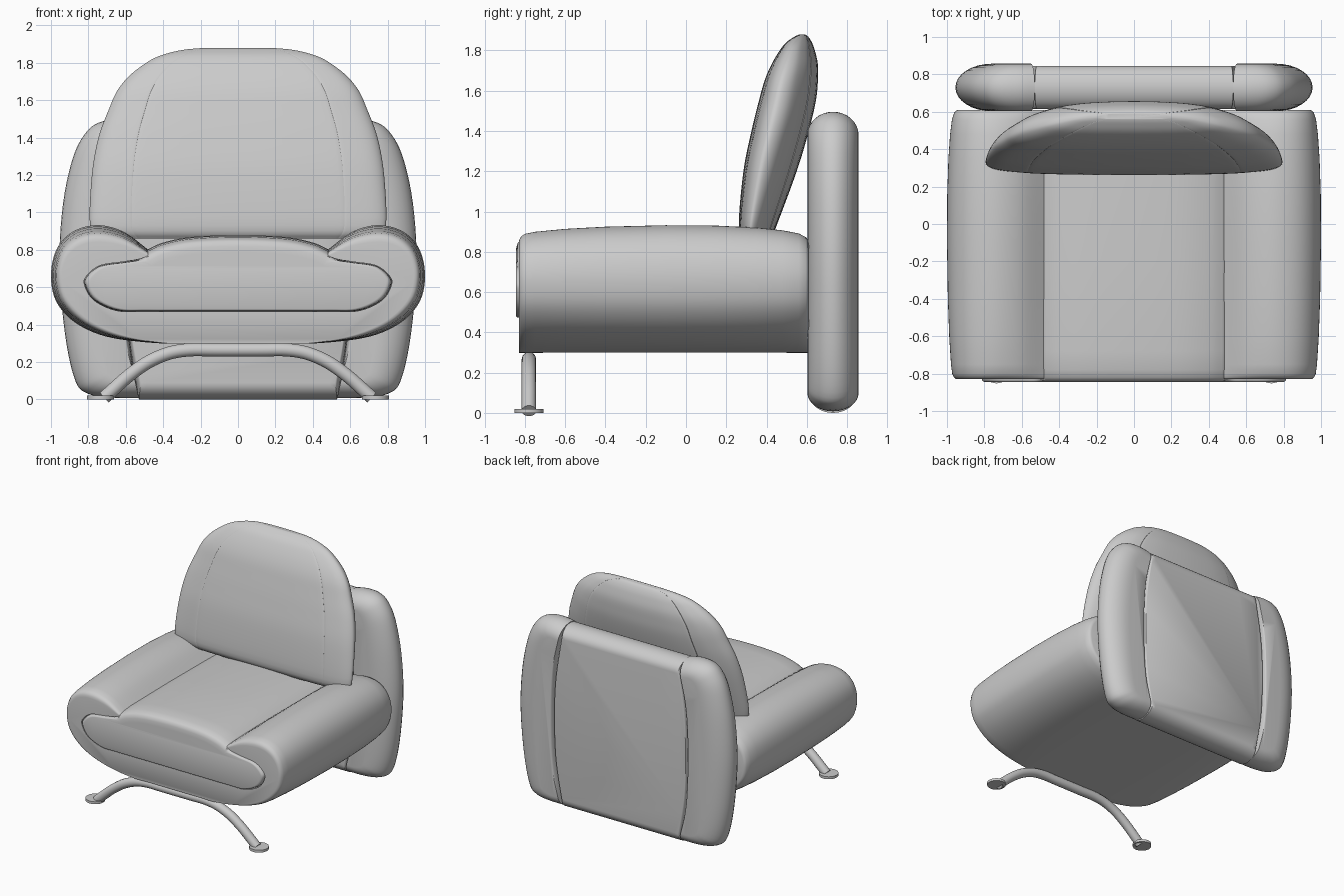
import bpy, bmesh, math

if "Cube" in bpy.data.objects:
    bpy.data.objects.remove(bpy.data.objects["Cube"])


def spline(pts, closed=True, steps=5):
    """Catmull-Rom samples; a doubled point makes a corner."""
    n, out = len(pts), []
    for i in range(n if closed else n - 1):
        if closed:
            p = [pts[(i + k) % n] for k in (-1, 0, 1, 2)]
        else:
            p = [pts[min(max(i + k, 0), n - 1)] for k in (-1, 0, 1, 2)]
        if p[1] == p[2]:
            continue
        for s in range(steps):
            t = s / steps
            out.append(tuple(0.5 * (2 * b + (c - a) * t + (2 * a - 5 * b + 4 * c - d) * t * t
                                    + (3 * b - a - 3 * c + d) * t ** 3) for a, b, c, d in zip(*p)))
    if not closed:
        out.append(tuple(pts[-1]))
    return out


def mirror(half):
    """Close a right-hand half outline that starts and ends on x = 0."""
    return half + [(-x, z) for x, z in reversed(half[1:-1])]


def finish(obj, angle=40):
    bpy.ops.object.select_all(action='DESELECT')
    obj.select_set(True)
    bpy.context.view_layer.objects.active = obj
    bpy.ops.object.shade_smooth_by_angle(angle=math.radians(angle))


def loft(name, rings):
    bm = bmesh.new()
    rows = [[bm.verts.new(p) for p in r] for r in rings]
    n = len(rows[0])
    for a, b in zip(rows, rows[1:]):
        for i in range(n):
            j = (i + 1) % n
            bm.faces.new((a[i], a[j], b[j], b[i]))
    bm.faces.new(rows[0])
    bm.faces.new(rows[-1])
    bmesh.ops.recalc_face_normals(bm, faces=bm.faces)
    me = bpy.data.meshes.new(name)
    bm.to_mesh(me)
    bm.free()
    obj = bpy.data.objects.new(name, me)
    bpy.context.collection.objects.link(obj)
    finish(obj)
    return obj


def pillow(name, inner, outer, profile, side=1):
    """Loft along y, blending the inner outline into the outer by weight."""
    a, b = spline(inner), spline(outer)
    loft(name, [[(side * (p[0] + (q[0] - p[0]) * w), y, p[1] + (q[1] - p[1]) * w)
                 for p, q in zip(a, b)] for y, w in profile])


# Seat wrap: base and curled arms in one C-shaped band
lip = [(.53, .75), (.62, .735), (.74, .715), (.81, .66), (.82, .61), (.77, .53),
       (.65, .475), (.5, .47), (.25, .47), (0, .47)]
tip = [(.48, .80)] * 2
full = [(0, .30), (.25, .30), (.45, .302), (.7, .335), (.87, .41), (.97, .52), (1, .65),
        (.98, .78), (.92, .87), (.83, .92), (.72, .93), (.6, .89)] + tip + lip
face = [(0, .30), (.2, .30), (.4, .302), (.62, .345), (.79, .42), (.905, .53), (.94, .65),
        (.925, .74), (.88, .80), (.81, .835), (.72, .84), (.6, .82)] + [(.48, .77)] * 2 + lip
wrap_profile = [(-.83, 0), (-.828, .2), (-.82, .38), (-.80, .53), (-.75, .64), (-.6, .8), (-.4, .92),
                (-.1, 1), (.15, .98), (.35, .87), (.48, .72), (.56, .55), (.595, .35), (.605, .2), (.61, 0)]
pillow("seat_wrap", mirror(face), mirror(full), wrap_profile)

# Seat cushion filling the wrap
cushion = [(0, .875), (.25, .865), (.4, .835)] + [(.48, .80)] * 2 + lip
cushion_face = [(x * .985, z - .035 if z > .76 else .6 + (z - .6) * .96) for x, z in cushion]
pillow("seat_cushion", mirror(cushion_face), mirror(cushion),
       [(-.845, -1.5), (-.843, -.6), (-.836, .1), (-.82, .45), (-.78, .8), (-.68, 1), (-.2, 1.1),
        (.3, 1), (.6, .8)])

# Back panel: centre and two side bolsters
arc = [math.radians(-90 + 180 * i / 16) for i in range(17)]
seam = [(.585, .35), (.6, .74), (.585, 1.1)]
panel = [(0, 0), (.3, 0)] + [(.53, 0)] * 2 + seam + [(.53, 1.475)] * 2 + [(.3, 1.475), (0, 1.475)]
panel_in = [(x * .98, .74 + (z - .74) * .88) for x, z in panel]
pillow("back_panel", mirror(panel_in), mirror(panel),
       [(.73 + .116 * math.sin(t), math.cos(t)) for t in arc])

bolster = [(.53, .008)] * 2 + [(.68, .01), (.8, .03), (.87, .1), (.925, .35), (.955, .72), (.935, 1.05),
           (.88, 1.3), (.81, 1.43), (.73, 1.485), (.62, 1.495)] + [(.53, 1.48)] * 2 + seam[::-1]
bolster_in = [(.55, .1)] * 2 + [(.62, .1), (.68, .12), (.71, .17), (.74, .37), (.76, .72), (.745, 1.03),
              (.71, 1.25), (.68, 1.34), (.65, 1.37), (.62, 1.38)] + [(.55, 1.37)] * 2 \
             + [(x + .02, z) for x, z in seam[::-1]]
for side, label in ((1, "right"), (-1, "left")):
    pillow("back_bolster_" + label, bolster_in, bolster,
           [(.73 + .127 * math.sin(t), math.cos(t)) for t in arc], side)

# Leaning back cushion: horizontal sections with a seam groove front and back
section = mirror([(0, 0), (.4, .01), (.69, .045)] + [(.715, .075)] * 2 +
                 [(.74, .06), (.9, .13), (.98, .23), (1, .36), (.95, .55), (.82, .74), (.70, .84)] +
                 [(.68, .84)] * 2 + [(.655, .88), (.4, .965), (0, 1)])
levels = spline([(.86, .74, .29, .42), (.93, .79, .262, .45), (1.2, .78, .285, .55), (1.4, .745, .325, .61),
                 (1.55, .69, .362, .645), (1.65, .645, .39, .655), (1.73, .58, .424, .655),
                 (1.8, .49, .465, .64), (1.84, .41, .498, .625), (1.868, .30, .538, .607),
                 (1.878, .2, .56, .592)], closed=False)
outline = spline(section)
loft("back_cushion", [[(u * hx, yf + v * (yb - yf), z) for u, v in outline] for z, hx, yf, yb in levels])

# Arched tube leg
half = [(0, .265), (.13, .265), (.26, .265), (.37, .247), (.48, .2), (.58, .13), (.66, .06), (.715, .01)]
path = spline([(-x, z) for x, z in half[:0:-1]] + half, closed=False)
cu = bpy.data.curves.new("front_leg", 'CURVE')
cu.dimensions = '3D'
cu.bevel_depth = .036
cu.bevel_resolution = 5
cu.use_fill_caps = True
sp = cu.splines.new('POLY')
sp.points.add(len(path) - 1)
for p, (x, z) in zip(sp.points, path):
    p.co = (x, -.78, z, 1)
leg = bpy.data.objects.new("front_leg", cu)
bpy.context.collection.objects.link(leg)
bpy.ops.object.select_all(action='DESELECT')
leg.select_set(True)
bpy.context.view_layer.objects.active = leg
bpy.ops.object.convert(target='MESH')
finish(bpy.context.object)

# Disc feet
for side, label in ((1, "right"), (-1, "left")):
    bpy.ops.mesh.primitive_cylinder_add(vertices=32, radius=.072, depth=.02, location=(side * .735, -.78, .01))
    foot = bpy.context.object
    foot.name = "foot_" + label
    finish(foot)
